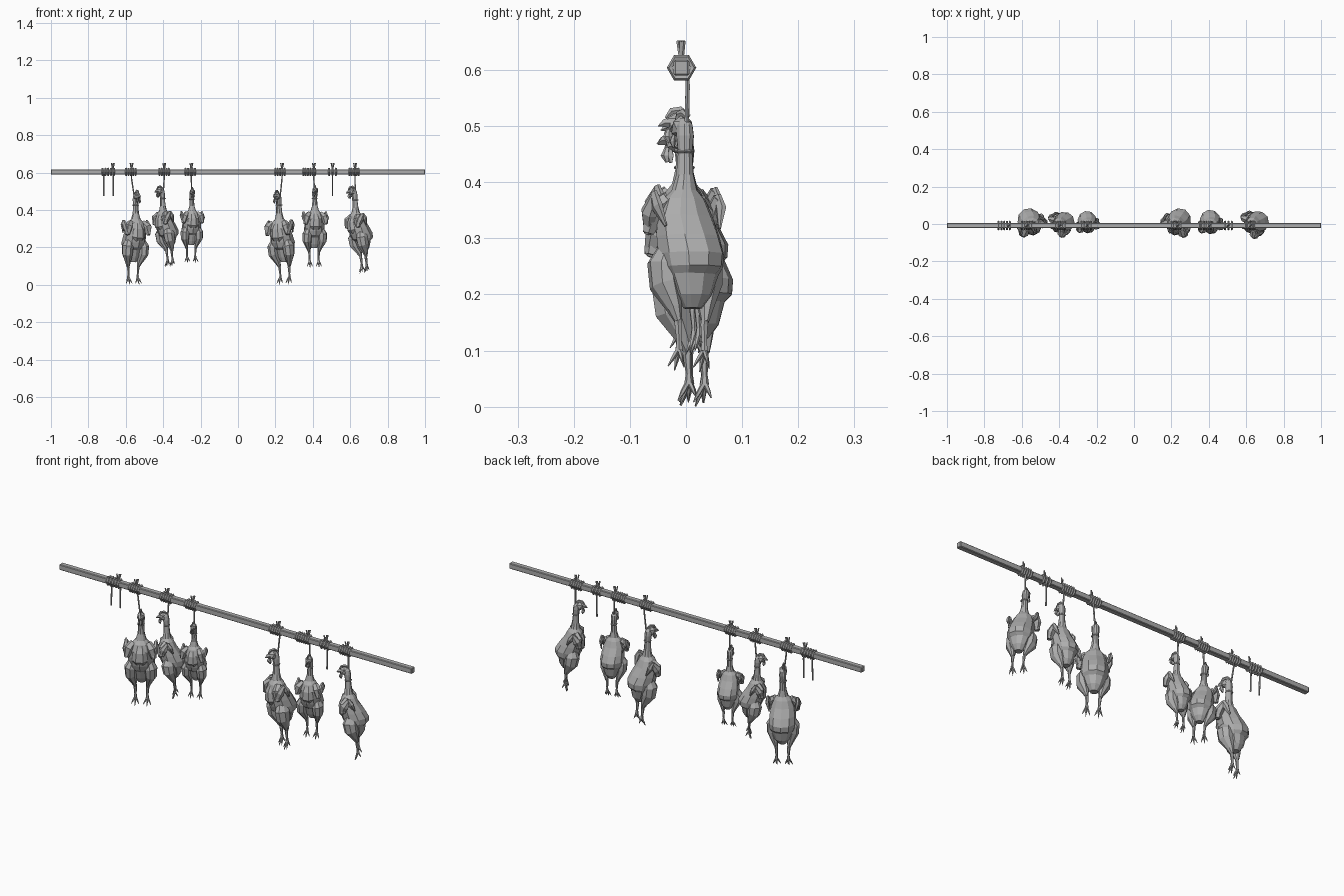
import bpy, bmesh, math
from mathutils import Matrix, Vector

if "Cube" in bpy.data.objects:
    bpy.data.objects.remove(bpy.data.objects["Cube"])

gray = bpy.data.materials.new("plain gray")
gray.use_nodes = True
gray.diffuse_color = (0.42, 0.42, 0.42, 1)
gray.node_tree.nodes["Principled BSDF"].inputs["Base Color"].default_value = gray.diffuse_color

POLE_Y, POLE_Z = -0.008, 0.604


def skin(bm, rings, closed=False):
    """Bridge rings of vertices, capping the ends unless the loop is closed."""
    n = len(rings[0])
    pairs = list(zip(rings, rings[1:]))
    if closed:
        pairs.append((rings[-1], rings[0]))
    else:
        bm.faces.new(rings[0][::-1])
        bm.faces.new(rings[-1])
    for a, b in pairs:
        for i in range(n):
            j = (i + 1) % n
            bm.faces.new((a[i], a[j], b[j], b[i]))


def loft(bm, stations, sides=10):
    """Stack horizontal ovals given as (z, centre y, half width, half depth)."""
    rings = []
    for z, y, rx, ry in stations:
        angles = [math.tau * (i + 0.5) / sides for i in range(sides)]
        rings.append([bm.verts.new((rx * math.cos(a), y + ry * math.sin(a), z)) for a in angles])
    skin(bm, rings)


def tube(bm, points, radii, sides=6, flat=1.0):
    """Tapered limb along a path; flat squashes it sideways."""
    pts = [Vector(p) for p in points]
    rings = []
    for k, p in enumerate(pts):
        t = (pts[min(k + 1, len(pts) - 1)] - pts[max(k - 1, 0)]).normalized()
        ref = Vector((1, 0, 0)) if abs(t.x) < 0.9 else Vector((0, 1, 0))
        v = t.cross(ref).normalized()
        u = v.cross(t)
        angles = [math.tau * i / sides for i in range(sides)]
        rings.append([bm.verts.new(p + radii[k] * (flat * math.cos(a) * u + math.sin(a) * v))
                      for a in angles])
    skin(bm, rings)


def hoop(bm, centre, major, minor, axis, sides=6):
    """Rope loop with a faceted outline around the given axis."""
    u, v = ((Vector((0, 1, 0)), Vector((0, 0, 1))) if axis == "X"
            else (Vector((1, 0, 0)), Vector((0, 1, 0))))
    w = u.cross(v)
    rings = []
    for k in range(sides):
        a = math.tau * k / sides
        out = math.cos(a) * u + math.sin(a) * v
        rings.append([bm.verts.new(Vector(centre) + out * (major + minor * math.cos(b))
                                   + w * minor * math.sin(b))
                      for b in (math.tau * i / 5 for i in range(5))])
    skin(bm, rings, closed=True)


def to_mesh(bm, name):
    bmesh.ops.recalc_face_normals(bm, faces=bm.faces)
    mesh = bpy.data.meshes.new(name)
    bm.to_mesh(mesh)
    bm.free()
    mesh.materials.append(gray)
    return mesh


def place(mesh, name, matrix=None):
    ob = bpy.data.objects.new(name, mesh)
    bpy.context.collection.objects.link(ob)
    if matrix:
        ob.matrix_world = matrix
    return ob


# Square pole with bevelled edges
bm = bmesh.new()
bmesh.ops.create_cube(bm, size=1, matrix=Matrix.Translation((0, POLE_Y, POLE_Z))
                      @ Matrix.Diagonal((2, 0.028, 0.028, 1)))
bmesh.ops.bevel(bm, geom=bm.edges[:], offset=0.003, segments=1, affect="EDGES")
place(to_mesh(bm, "pole"), "pole")


# Plucked body: belly, overhanging rump, shoulders and neck
bm = bmesh.new()
loft(bm, [(0.115, 0.025, 0.018, 0.018), (0.14, 0.028, 0.036, 0.033),
          (0.18, 0.026, 0.052, 0.044), (0.194, 0.024, 0.06, 0.062),
          (0.22, 0.02, 0.064, 0.068), (0.255, 0.008, 0.062, 0.062),
          (0.295, -0.004, 0.056, 0.049), (0.328, -0.006, 0.042, 0.037),
          (0.345, -0.005, 0.026, 0.024), (0.375, -0.004, 0.017, 0.018),
          (0.42, -0.003, 0.014, 0.015), (0.45, -0.003, 0.017, 0.018),
          (0.472, -0.005, 0.015, 0.017), (0.485, -0.01, 0.008, 0.01)])
# breast wedge with a shelf below, above the thighs
tube(bm, [(0, -0.032, 0.325), (0, -0.044, 0.29), (0, -0.044, 0.25), (0, -0.024, 0.215)],
     [0.01, 0.016, 0.019, 0.012], 6, 1.9)
body = to_mesh(bm, "body")

# Head with beak, comb and wattles
bm = bmesh.new()
bmesh.ops.create_icosphere(bm, subdivisions=1, radius=1, matrix=Matrix.Translation((0, -0.018, 0.468))
                           @ Matrix.Diagonal((0.02, 0.025, 0.024, 1)))
tube(bm, [(0, -0.034, 0.47), (0, -0.046, 0.469), (0, -0.058, 0.463)], [0.012, 0.008, 0.001], 5)
tube(bm, [(0, -0.042, 0.48), (0, -0.03, 0.494), (0, -0.012, 0.496), (0, 0.008, 0.484)],
     [0.003, 0.007, 0.008, 0.003], 5, 0.5)
for s in (-1, 1):
    tube(bm, [(0.006 * s, -0.036, 0.457), (0.008 * s, -0.038, 0.442), (0.007 * s, -0.035, 0.43)],
         [0.004, 0.009, 0.003], 5, 0.6)
head = to_mesh(bm, "head")

# Folded wings: upper arm, forearm and tip on each side
bm = bmesh.new()
for s in (-1, 1):
    tube(bm, [(0.034 * s, -0.012, 0.328), (0.055 * s, -0.026, 0.305), (0.064 * s, -0.034, 0.262)],
         [0.016, 0.025, 0.012], 6)
    tube(bm, [(0.062 * s, -0.04, 0.262), (0.07 * s, -0.022, 0.3), (0.069 * s, 0.002, 0.334)],
         [0.01, 0.021, 0.011], 6, 0.7)
    tube(bm, [(0.071 * s, -0.002, 0.337), (0.071 * s, 0.012, 0.31), (0.06 * s, 0.026, 0.272)],
         [0.01, 0.015, 0.004], 6, 0.6)
wings = to_mesh(bm, "wings")

# Thighs, shanks and spread toes
bm = bmesh.new()
for s in (-1, 1):
    tube(bm, [(0.036 * s, 0.0, 0.24), (0.047 * s, -0.004, 0.2), (0.047 * s, 0.0, 0.16),
              (0.035 * s, 0.016, 0.115), (0.03 * s, 0.022, 0.09)],
         [0.02, 0.038, 0.035, 0.018, 0.009], 8, 0.8)
    tube(bm, [(0.03 * s, 0.022, 0.098), (0.029 * s, 0.02, 0.085), (0.028 * s, 0.022, 0.05),
              (0.028 * s, 0.022, 0.034)], [0.008, 0.008, 0.0055, 0.008], 6)
    for dx, dy, z in ((-0.018, -0.012, 0.002), (0, -0.018, -0.005), (0.018, -0.012, 0.002),
                      (0, 0.014, 0.01)):
        foot = Vector((0.028 * s, 0.022, 0.038))
        tip = Vector((foot.x + dx, foot.y + dy, z))
        tube(bm, [foot, foot.lerp(tip, 0.55), tip], [0.005, 0.0042, 0.001], 5)
legs = to_mesh(bm, "legs")


# Rope lashed round the pole, with upright ends and hanging strands
def lashing(name, x, width, tail, strands):
    bm = bmesh.new()
    turns = round(width / 0.011)
    for k in range(turns):
        hoop(bm, (x + width * (k / (turns - 1) - 0.5), POLE_Y, POLE_Z), 0.0208, 0.0055, "X")
    for dx, dy in ((-0.007, -0.006), (0.003, 0.0), (0.008, 0.004)):
        tube(bm, [(tail, POLE_Y, 0.618), (tail + dx * 0.5, POLE_Y + dy * 0.5, 0.632),
                  (tail + dx, POLE_Y + dy, 0.652)], [0.004, 0.0035, 0.0035], 5)
    for top, bottom, end in strands:
        tube(bm, [(top, 0.002, 0.61), (top, 0.003, 0.57), (bottom, 0, end)], [0.004] * 3, 5)
    place(to_mesh(bm, name), name)


# Birds: neck x, foot height, size, turn and lean in degrees, lashing x and width, rope end x
birds = [(-0.548, 0.006, 1.0, 27, -0.5, -0.573, 0.05, -0.57),
         (-0.402, 0.1, 0.86, -57, 4, -0.395, 0.05, -0.395),
         (-0.247, 0.122, 0.80, 12, 0, -0.255, 0.05, -0.25),
         (0.22, 0.006, 1.0, -30, 3, 0.225, 0.05, 0.235),
         (0.41, 0.097, 0.87, 10, 0, 0.38, 0.062, 0.405),
         (0.627, 0.066, 0.925, -60, 5, 0.62, 0.05, 0.625)]
for i, (x, z, size, turn, lean, lash_x, width, tail) in enumerate(birds, 1):
    collar_z = z + 0.42 * size
    frame = (Matrix.Translation((x, 0, collar_z)) @ Matrix.Rotation(math.radians(-lean), 4, "Y")
             @ Matrix.Rotation(math.radians(turn), 4, "Z") @ Matrix.Scale(size, 4)
             @ Matrix.Translation((0, 0, -0.42)))
    for part, mesh in (("body", body), ("head", head), ("wings", wings), ("legs", legs)):
        place(mesh, f"bird_{i}_{part}", frame)
    bm = bmesh.new()
    hoop(bm, (x, -0.003, collar_z), 0.016 * size, 0.003, "Z", 8)
    place(to_mesh(bm, "collar"), f"bird_{i}_neck_rope")
    lashing(f"bird_{i}_lashing", lash_x, width, tail, [(tail, x, collar_z)])

# Empty lashings
lashing("spare_lashing_right", -0.694, 0.06, -0.67, [(-0.718, -0.718, 0.475), (-0.668, -0.668, 0.475)])
lashing("spare_lashing_left", 0.505, 0.036, 0.505, [(0.505, 0.505, 0.475)])
